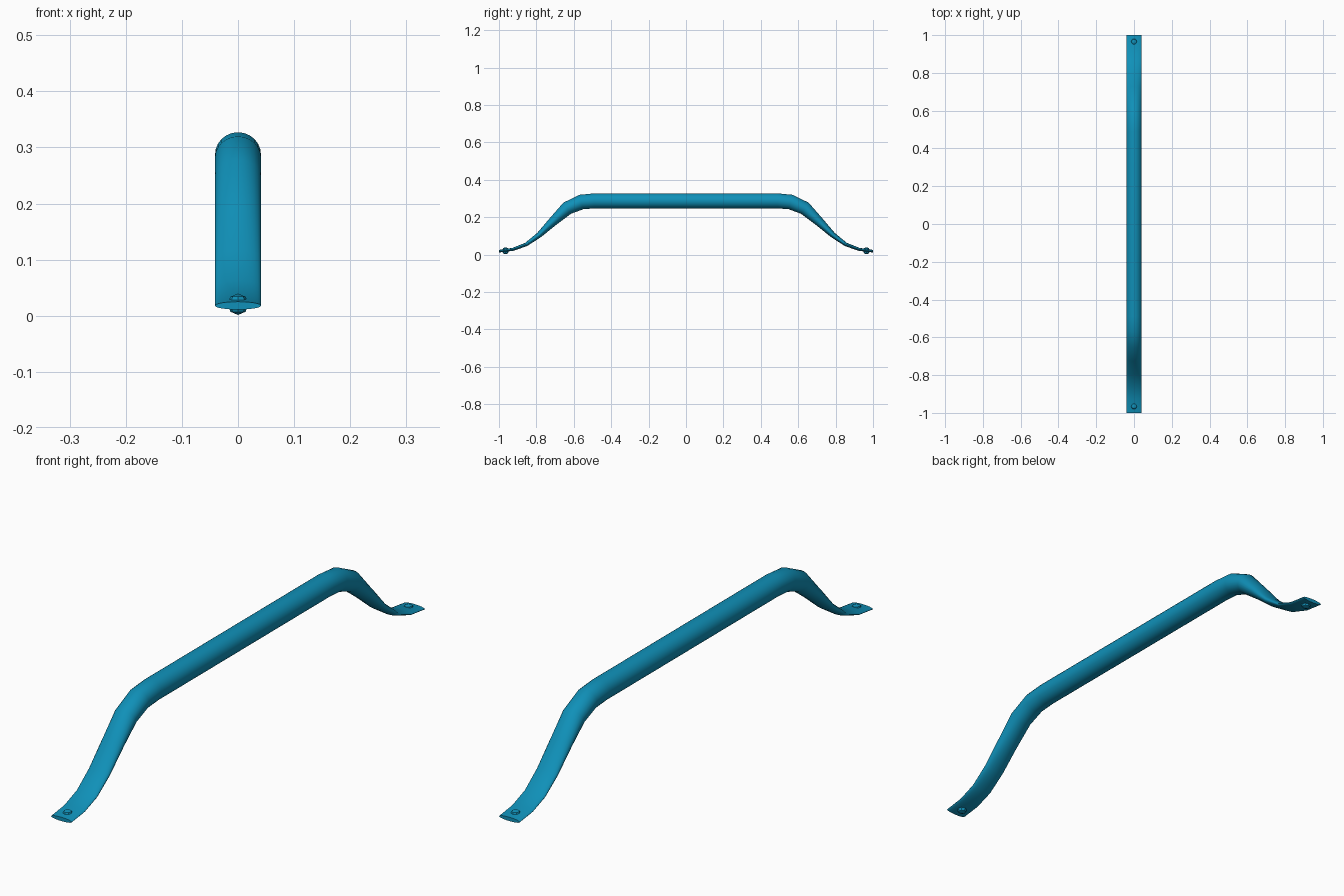
import bpy, bmesh, math
from mathutils import Vector

if "Cube" in bpy.data.objects:
    bpy.data.objects.remove(bpy.data.objects["Cube"])

mat = bpy.data.materials.new("blue_paint")
mat.diffuse_color = (0.005, 0.28, 0.48, 1)
mat.use_nodes = True
mat.node_tree.nodes["Principled BSDF"].inputs["Base Color"].default_value = mat.diffuse_color

# Half of the handle path: y, centre z, half thickness (round grip to flat tab)
half = [(1.0, 0.018, 0.007), (0.925, 0.028, 0.008), (0.855, 0.054, 0.010),
        (0.785, 0.105, 0.015), (0.71, 0.178, 0.025), (0.635, 0.248, 0.036),
        (0.56, 0.281, 0.040), (0.49, 0.287, 0.040)]
path = [(-y, z, h) for y, z, h in half] + half[::-1]
WIDTH, SIDES = 0.041, 24


def finish(bm, name, angle):
    bmesh.ops.recalc_face_normals(bm, faces=bm.faces)
    mesh = bpy.data.meshes.new(name)
    bm.to_mesh(mesh)
    bm.free()
    obj = bpy.data.objects.new(name, mesh)
    bpy.context.collection.objects.link(obj)
    mesh.materials.append(mat)
    bpy.ops.object.select_all(action='DESELECT')
    obj.select_set(True)
    bpy.context.view_layer.objects.active = obj
    bpy.ops.object.shade_smooth_by_angle(angle=math.radians(angle))
    return obj


# Handle bar: elliptical rings lofted along the path, square to it
bm = bmesh.new()
rings = []
for i, (y, z, h) in enumerate(path):
    a, b = path[max(i - 1, 0)], path[min(i + 1, len(path) - 1)]
    t = Vector((0, b[0] - a[0], b[1] - a[1])).normalized()
    if i in (0, len(path) - 1):
        t = Vector((0, 1, 0))
    up = Vector((0, -t.z, t.y))
    ring = []
    for k in range(SIDES):
        ang = 2 * math.pi * k / SIDES
        ring.append(bm.verts.new(Vector((WIDTH * math.cos(ang), y, z)) + up * h * math.sin(ang)))
    rings.append(ring)
for r0, r1 in zip(rings, rings[1:]):
    for k in range(SIDES):
        n = (k + 1) % SIDES
        bm.faces.new((r0[k], r0[n], r1[n], r1[k]))
bm.faces.new(rings[0])
bm.faces.new(rings[-1])
finish(bm, "handle_bar", 50)

# Rivets: small low-poly studs through each mounting tab
for side, label in ((-1, "front"), (1, "back")):
    bm = bmesh.new()
    bmesh.ops.create_uvsphere(bm, u_segments=8, v_segments=4, radius=0.019)
    bmesh.ops.translate(bm, verts=bm.verts, vec=(0, side * 0.965, 0.0205))
    rivet = finish(bm, label + "_rivet", 30)
